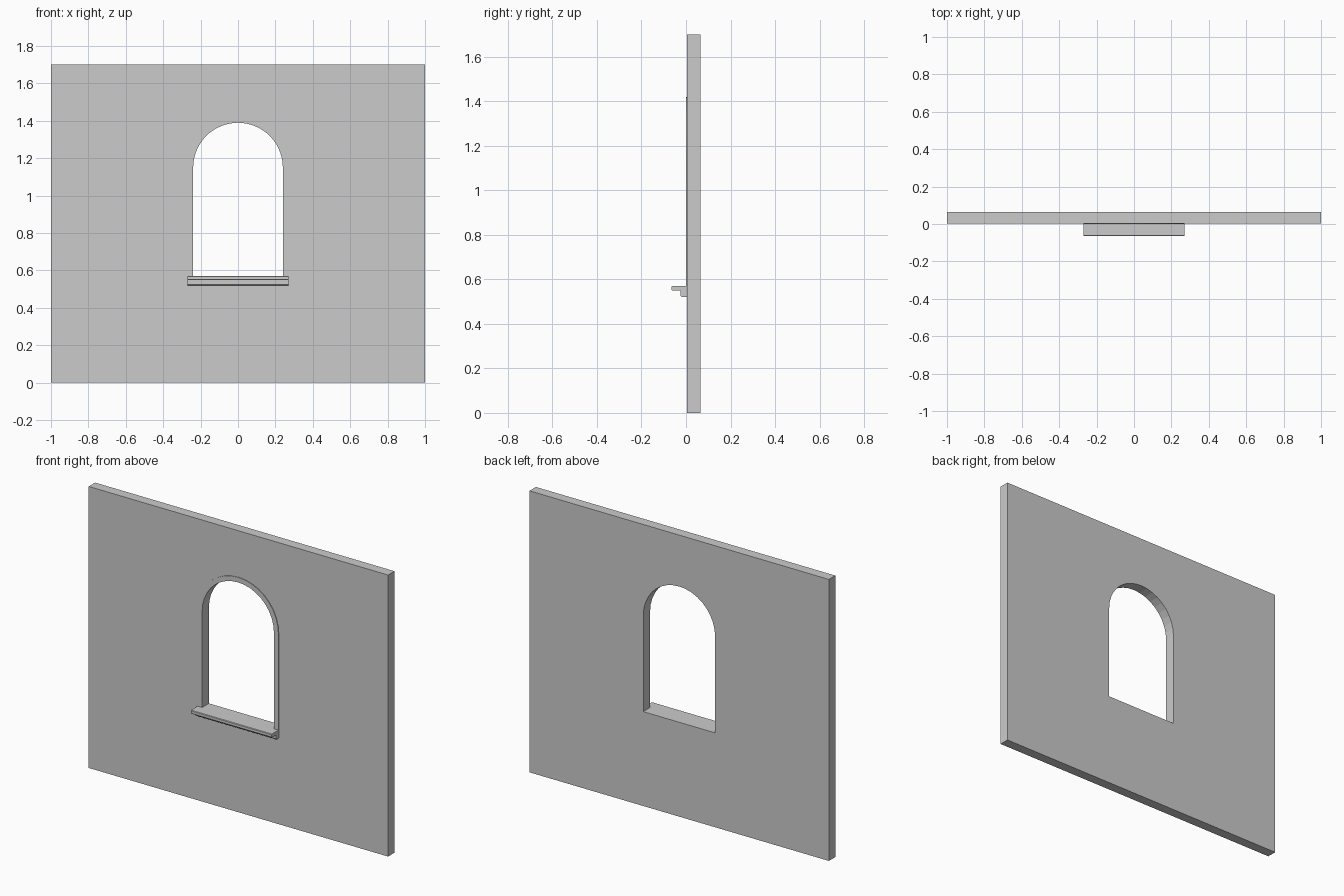
import bpy, bmesh
from math import pi, sin, cos

if "Cube" in bpy.data.objects:
    bpy.data.objects.remove(bpy.data.objects["Cube"])

WALL_FRONT, WALL_BACK = 0.004, 0.065
SPRING, SILL_TOP = 1.15, 0.57


def arch(radius, bottom, segments=18):
    """Outline of a round-headed opening in x, z."""
    head = [(radius * cos(pi * i / segments), SPRING + radius * sin(pi * i / segments))
            for i in range(segments + 1)]
    return [(radius, bottom)] + head + [(-radius, bottom)]


def extruded(name, outlines, depth, location, rotation):
    """Filled outlines (inner ones become holes) extruded about their middle."""
    curve = bpy.data.curves.new(name, 'CURVE')
    curve.dimensions = '2D'
    curve.fill_mode = 'BOTH'
    curve.extrude = depth / 2
    for outline in outlines:
        spline = curve.splines.new('POLY')
        spline.points.add(len(outline) - 1)
        for point, (a, b) in zip(spline.points, outline):
            point.co = (a, b, 0, 1)
        spline.use_cyclic_u = True
    obj = bpy.data.objects.new(name, curve)
    bpy.context.collection.objects.link(obj)
    obj.location, obj.rotation_euler = location, rotation
    bpy.ops.object.select_all(action='DESELECT')
    obj.select_set(True)
    bpy.context.view_layer.objects.active = obj
    bpy.ops.object.convert(target='MESH')
    obj = bpy.context.object
    bm = bmesh.new()
    bm.from_mesh(obj.data)
    bmesh.ops.remove_doubles(bm, verts=bm.verts, dist=1e-5)
    bmesh.ops.recalc_face_normals(bm, faces=bm.faces)
    for face in bm.faces:
        face.smooth = False
    bm.to_mesh(obj.data)
    bm.free()
    return obj


# Wall panel with arched opening
upright = (pi / 2, 0, 0)
extruded("wall", [[(-1, 0), (1, 0), (1, 1.7), (-1, 1.7)], arch(0.24, SILL_TOP)],
         WALL_BACK - WALL_FRONT, (0, (WALL_FRONT + WALL_BACK) / 2, 0), upright)

# Thin raised surround following the legs and arch
surround = arch(0.27, SILL_TOP) + arch(0.24, SILL_TOP)[::-1]
extruded("window_surround", [surround], WALL_FRONT, (0, WALL_FRONT / 2, 0), upright)

# Projecting sill with a smaller moulding beneath, profile in y, z
sill = [(WALL_FRONT, 0.52), (-0.018, 0.52), (-0.024, 0.526), (-0.024, 0.549),
        (-0.062, 0.549), (-0.065, 0.552), (-0.065, 0.567), (-0.062, SILL_TOP),
        (WALL_FRONT, SILL_TOP)]
extruded("window_sill", [sill], 0.54, (0, 0, 0), (pi / 2, 0, pi / 2))
